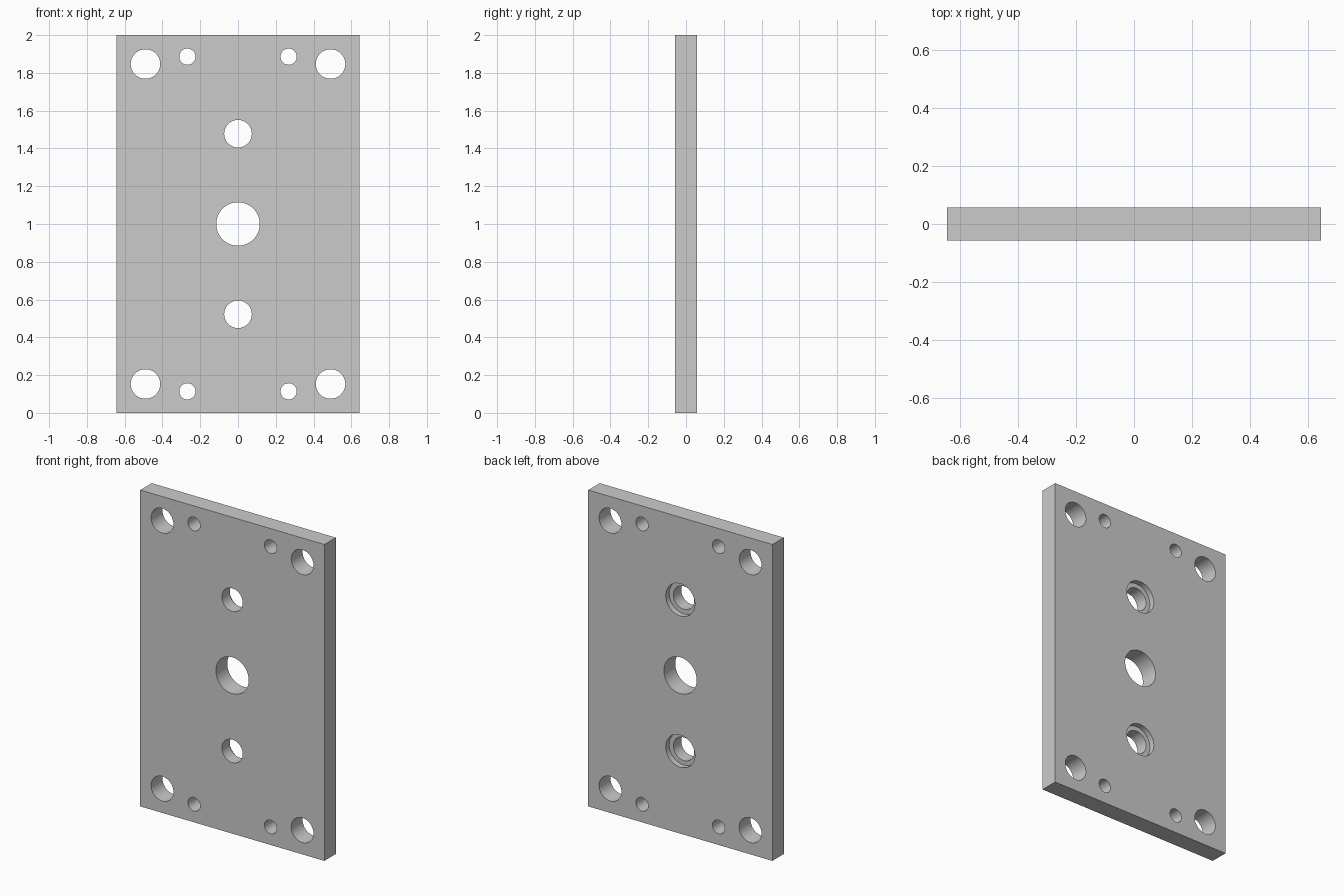
import bpy, bmesh
from math import cos, sin, tau

if "Cube" in bpy.data.objects:
    bpy.data.objects.remove(bpy.data.objects["Cube"])

W, T, H = 1.288, 0.114, 2.0   # plate width, thickness, height
SEG = 64
OUT = 0.05                    # cutter overshoot past each face


def new_object(name, bm):
    bmesh.ops.recalc_face_normals(bm, faces=bm.faces)
    mesh = bpy.data.meshes.new(name)
    bm.to_mesh(mesh)
    bm.free()
    ob = bpy.data.objects.new(name, mesh)
    bpy.context.collection.objects.link(ob)
    return ob


def add_drill(bm, x, z, profile):
    """Closed round cutter along y from a (radius, y) profile."""
    rings = [[bm.verts.new((x + r * cos(tau * i / SEG), y, z + r * sin(tau * i / SEG)))
              for i in range(SEG)] for r, y in profile]
    for a, b in zip(rings, rings[1:]):
        for i in range(SEG):
            j = (i + 1) % SEG
            bm.faces.new((a[i], a[j], b[j], b[i]))
    bm.faces.new(rings[0])
    bm.faces.new(rings[-1])


def straight(r):
    return [(r, -T / 2 - OUT), (r, T / 2 + OUT)]


# Plate
bm = bmesh.new()
bmesh.ops.create_cube(bm, size=1)
for v in bm.verts:
    v.co = (v.co.x * W, v.co.y * T, v.co.z * H + H / 2)
plate = new_object("mounting_plate", bm)

# Hole cutters
bm = bmesh.new()
add_drill(bm, 0, H / 2, straight(0.115))             # centre hole
floor_y = T / 2 - 0.035
counterbore = [(0.073, -T / 2 - OUT), (0.073, floor_y),
               (0.102, floor_y), (0.102, T / 2 + OUT)]
for sz in (-1, 1):
    add_drill(bm, 0, H / 2 + sz * 0.478, counterbore)  # counterbored from the back
    for sx in (-1, 1):
        add_drill(bm, sx * 0.49, H / 2 + sz * 0.847, straight(0.078))   # corner holes
        add_drill(bm, sx * 0.268, H / 2 + sz * 0.886, straight(0.043))  # small holes
cutter = new_object("hole_cutters", bm)
cutter.hide_render = True

# Drill the plate, then discard the cutters
mod = plate.modifiers.new("holes", 'BOOLEAN')
mod.operation = 'DIFFERENCE'
mod.solver = 'EXACT'
mod.object = cutter
bpy.context.view_layer.objects.active = plate
plate.select_set(True)
bpy.ops.object.modifier_apply(modifier=mod.name)
bpy.data.objects.remove(cutter)
bpy.ops.object.shade_smooth_by_angle()
